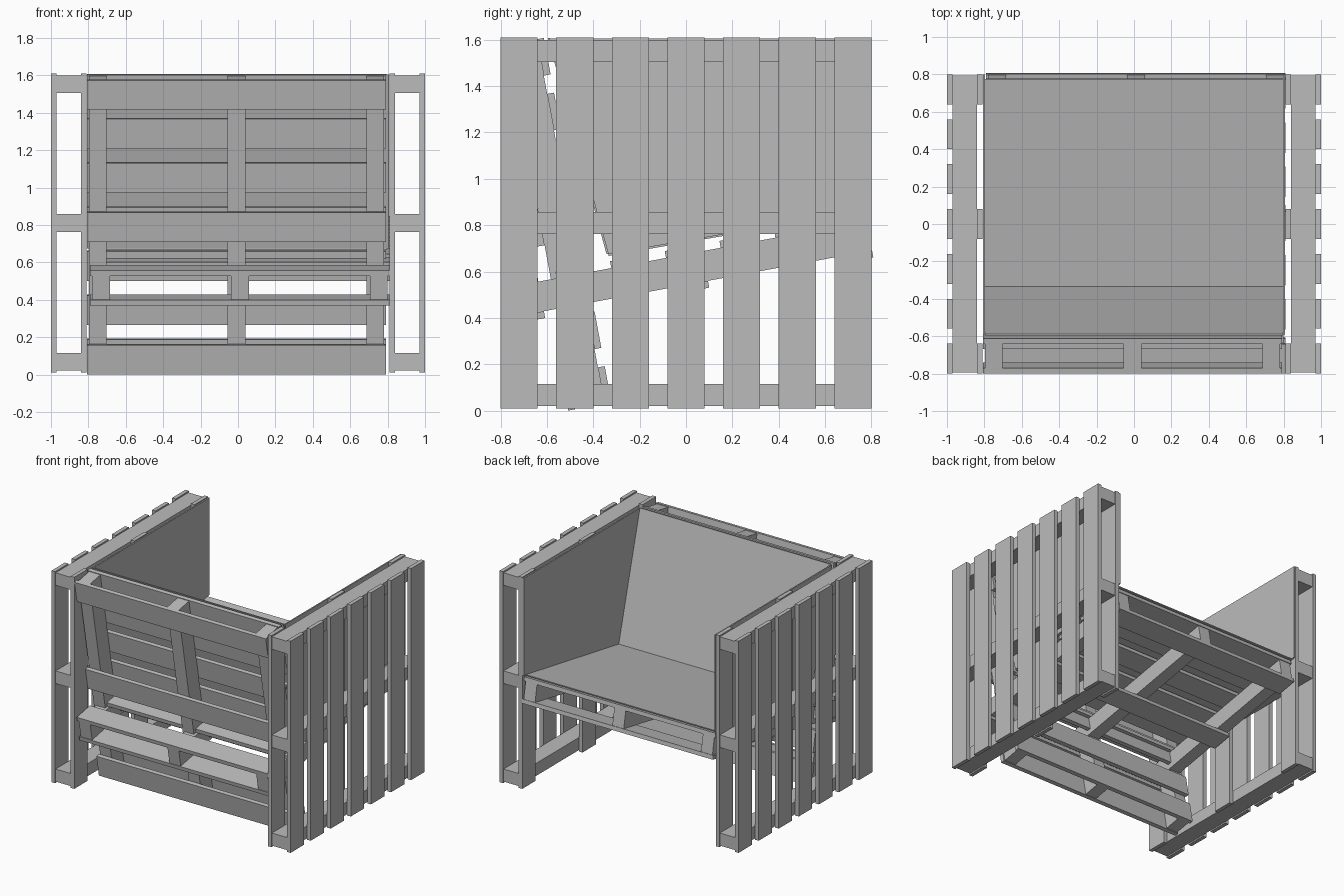
import bpy, bmesh, math
from mathutils import Matrix, Vector

cube = bpy.data.objects.get("Cube")
if cube:
    bpy.data.objects.remove(cube, do_unlink=True)

wood = bpy.data.materials.new("grey_wood")
wood.use_nodes = True
GREY = (0.5, 0.5, 0.5, 1)
wood.diffuse_color = GREY
wood.node_tree.nodes["Principled BSDF"].inputs["Base Color"].default_value = GREY

SIZE, BOARD, THICK = 1.6, 0.16, 0.19
PLY = 0.03                      # thickness of a board
TILT = math.radians(10.5)


def finish(name, bm):
    bmesh.ops.recalc_face_normals(bm, faces=bm.faces)
    mesh = bpy.data.meshes.new(name)
    bm.to_mesh(mesh)
    bm.free()
    mesh.materials.append(wood)
    obj = bpy.data.objects.new(name, mesh)
    bpy.context.collection.objects.link(obj)
    return obj


def add_box(bm, centre, size):
    matrix = Matrix.Translation(centre) @ Matrix.Diagonal((*size, 1))
    bmesh.ops.create_cube(bm, size=1, matrix=matrix)


def pallet(name, origin, across, along, normal):
    """Boards run across, stringers run along, the slatted deck faces normal."""
    bm = bmesh.new()
    half = SIZE / 2
    # seven deck boards
    for i in range(7):
        v = BOARD / 2 + i * (SIZE - BOARD) / 6
        add_box(bm, (0, v, THICK - PLY / 2), (SIZE, BOARD, PLY))
    # three base boards and three stringers
    for i in (-1, 0, 1):
        add_box(bm, (0, half + i * (SIZE - BOARD) / 2, PLY / 2), (SIZE, BOARD, PLY))
        add_box(bm, (i * 0.742, half, THICK / 2), (0.095, SIZE - 0.01, THICK - 2 * PLY))
    frame = Matrix((across, along, normal)).transposed().to_4x4()
    bm.transform(Matrix.Translation(origin) @ frame)
    return finish(name, bm)


def panel(name, corners, offset):
    """Thin sheet extruded from a polygon."""
    bm = bmesh.new()
    face = bm.faces.new([bm.verts.new(c) for c in corners])
    new = bmesh.ops.extrude_face_region(bm, geom=[face])["geom"]
    moved = [g for g in new if isinstance(g, bmesh.types.BMVert)]
    bmesh.ops.translate(bm, verts=moved, vec=offset)
    return finish(name, bm)


c, s = math.cos(TILT), math.sin(TILT)

# Armrests: upright pallets with the slats outside
for side, word in ((1, "left"), (-1, "right")):
    pallet(word + "_armrest", (side * 0.81, -0.8, 0.81),
           Vector((0, 0, 1)), Vector((0, 1, 0)), Vector((side, 0, 0)))
    # lining above the seat
    x = side * 0.797
    panel(word + "_lining",
          [(x, -0.59, 1.605), (x, 0.8, 1.605), (x, 0.8, 0.87), (x, -0.335, 0.675)],
          (side * 0.01, 0, 0))

# Backrest: pallet leaning towards the front side
pallet("backrest", (-0.008, -0.8 + SIZE * s, 0),
       Vector((1, 0, 0)), Vector((0, -s, c)), Vector((0, c, s)))

# Seat: pallet rising away from the backrest
pallet("seat", (0.01, -0.765, 0.37),
       Vector((1, 0, 0)), Vector((0, c, s)), Vector((0, -s, c)))

# Solid sheets over the seat and the backrest
w = 0.797
panel("seat_sheet", [(-w, -0.335, 0.675), (w, -0.335, 0.675),
                     (w, 0.775, 0.868), (-w, 0.775, 0.868)], (0, 0, -0.008))
panel("backrest_sheet", [(-w, -0.335, 0.675), (w, -0.335, 0.675),
                         (w, -0.588, 1.608), (-w, -0.588, 1.608)], (0, -0.008, 0))
